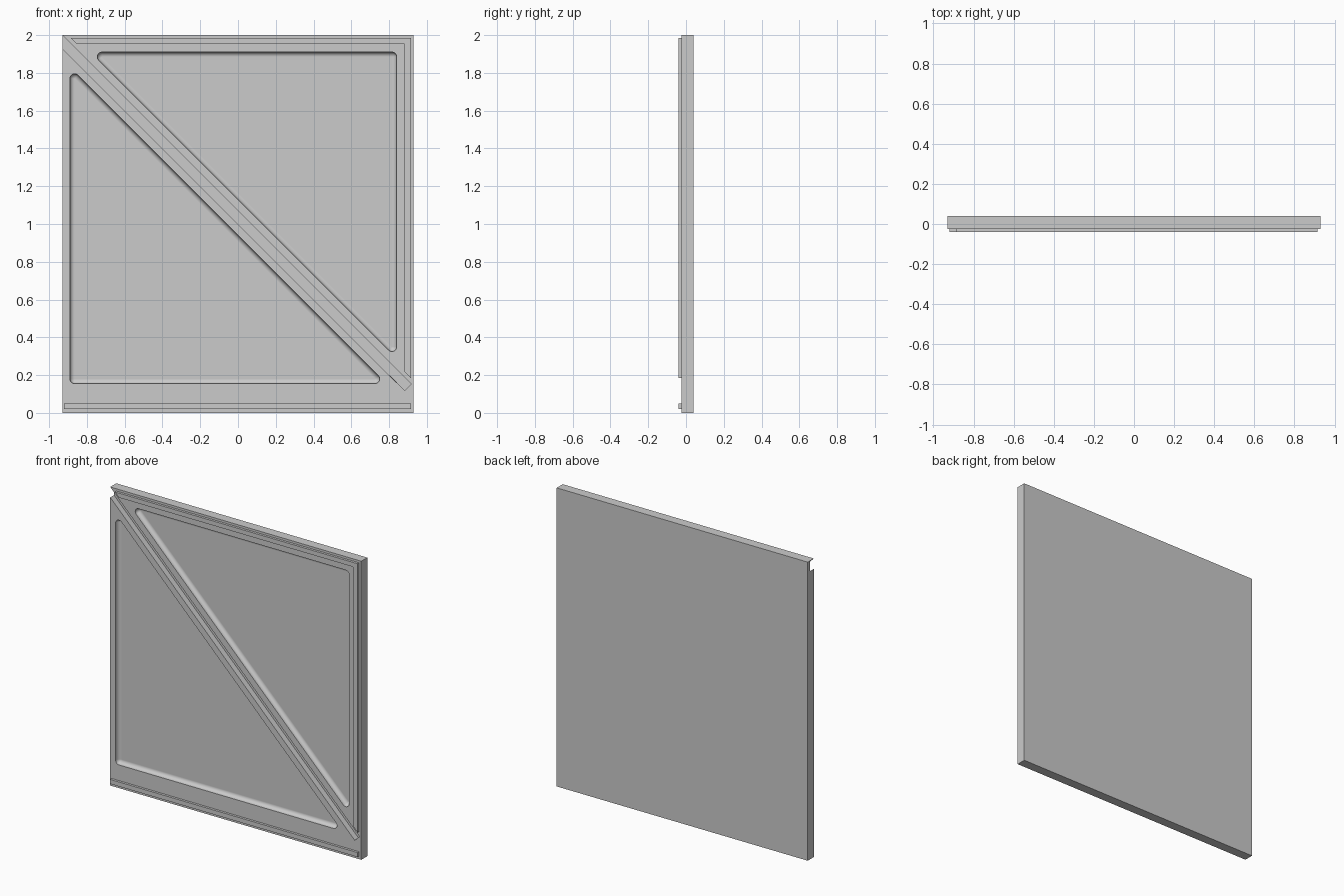
import bpy, bmesh, math
from mathutils import Vector

FRONT, BACK, TRIM = -0.024, 0.04, -0.04

if "Cube" in bpy.data.objects:
    bpy.data.objects.remove(bpy.data.objects["Cube"], do_unlink=True)

grey = bpy.data.materials.new("plain grey")
grey.use_nodes = True
colour = (0.6, 0.6, 0.6, 1)
grey.diffuse_color = colour
grey.node_tree.nodes["Principled BSDF"].inputs["Base Color"].default_value = colour


def loft(name, rings):
    """Closed solid through rings of (x, z) points, each at its own y."""
    bm = bmesh.new()
    loops = [[bm.verts.new((x, y, z)) for x, z in pts] for y, pts in rings]
    n = len(loops[0])
    for a, b in zip(loops, loops[1:]):
        for i in range(n):
            j = (i + 1) % n
            bm.faces.new((a[i], a[j], b[j], b[i]))
    bm.faces.new(loops[0])
    bm.faces.new(loops[-1])
    bmesh.ops.remove_doubles(bm, verts=bm.verts, dist=1e-5)
    bmesh.ops.recalc_face_normals(bm, faces=bm.faces)
    mesh = bpy.data.meshes.new(name)
    bm.to_mesh(mesh)
    bm.free()
    mesh.materials.append(grey)
    obj = bpy.data.objects.new(name, mesh)
    bpy.context.collection.objects.link(obj)
    return obj


def prism(name, pts, y0, y1):
    return loft(name, [(y0, pts), (y1, pts)])


def rounded(tri, radius, steps=8):
    """Offset a counter-clockwise triangle outwards with round corners."""
    pts = []
    for i, p in enumerate(tri):
        before = p - tri[i - 1]
        after = tri[(i + 1) % len(tri)] - p
        start = math.atan2(-before.x, before.y)
        turn = (math.atan2(-after.x, after.y) - start) % math.tau
        for k in range(steps + 1):
            a = start + turn * k / steps
            pts.append((p.x + radius * math.cos(a), p.y + radius * math.sin(a)))
    return pts


def pocket(name, corners, radius=0.025, depth=0.03, steps=8):
    """Cutter for a triangular recess with a hollow rounded wall."""
    tri = [Vector(c) for c in corners]
    rings = [(FRONT - 0.05, rounded(tri, radius))]
    for k in range(steps + 1):
        a = math.pi / 2 * k / steps
        rings.append((FRONT + depth - radius + radius * math.sin(a),
                      rounded(tri, radius * math.cos(a))))
    return loft(name, rings)


def diagonal(total, diff):
    """Point where x + z = total and x - z = diff."""
    return ((total + diff) / 2, (total - diff) / 2)


# Main slab
panel = prism("panel", [(-0.93, 0), (0.93, 0), (0.93, 2), (-0.93, 2)], FRONT, BACK)

# Two triangular recesses and the diagonal slot open at the top corner
cutters = [
    pocket("lower_pocket", [(-0.865, 0.18), (0.725, 0.18), (-0.865, 1.77)]),
    pocket("upper_pocket", [(0.815, 0.35), (0.815, 1.885), (-0.72, 1.885)]),
    prism("diagonal_slot", [diagonal(1.0, 0.765), diagonal(1.0695, 0.765),
                            diagonal(1.0695, -3.2), diagonal(1.0, -3.2)],
          FRONT - 0.05, FRONT + 0.04),
]
bpy.context.view_layer.objects.active = panel
for cutter in cutters:
    cutter.hide_render = True
    mod = panel.modifiers.new(cutter.name, "BOOLEAN")
    mod.operation = "DIFFERENCE"
    mod.solver = "EXACT"
    mod.object = cutter
    bpy.ops.object.modifier_apply(modifier=mod.name)
    bpy.data.objects.remove(cutter, do_unlink=True)

# Smooth recess walls with flat floors
bpy.ops.object.select_all(action="DESELECT")
panel.select_set(True)
bpy.ops.object.shade_smooth_by_angle(angle=math.radians(30))
weighted = panel.modifiers.new("flat_floors", "WEIGHTED_NORMAL")
weighted.keep_sharp = True

# Raised strips: angled top and side strip, and straight bottom strip
prism("corner_trim", [(-0.885, 1.985), (0.915, 1.985), (0.915, 0.185),
                      (0.88, 0.22), (0.88, 1.955), (-0.855, 1.955)],
      TRIM, FRONT + 0.003)
prism("bottom_trim", [(-0.92, 0.02), (0.915, 0.02), (0.915, 0.05), (-0.92, 0.05)],
      TRIM, FRONT + 0.003)
